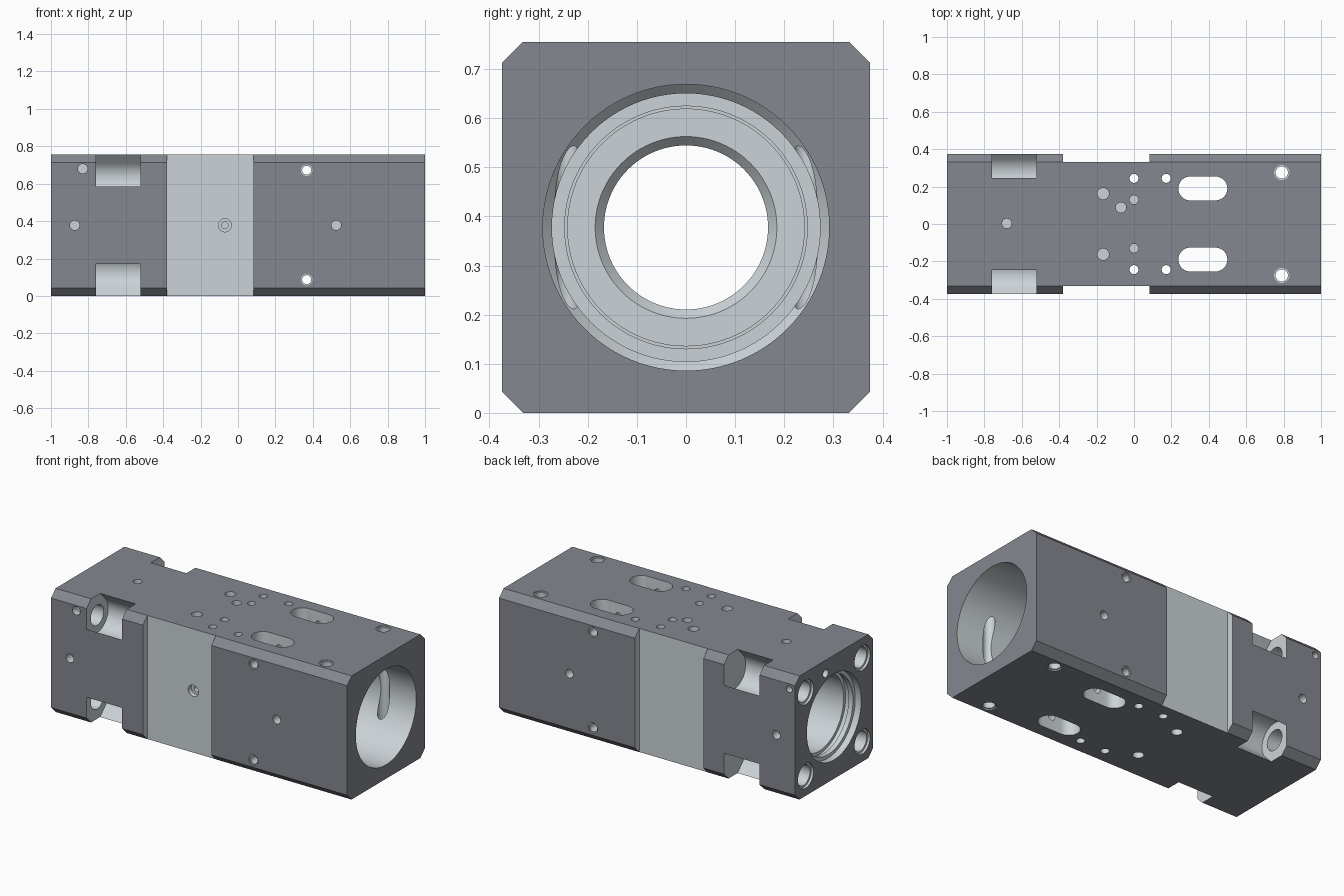
import bpy, bmesh, math
from math import sin, cos, pi, radians

if "Cube" in bpy.data.objects:
    bpy.data.objects.remove(bpy.data.objects["Cube"])

HALF_Y, H, CH = 0.375, 0.755, 0.043
MID = H / 2
AXES = {'x': lambda a, b, t: (t, a, b),
        'y': lambda a, b, t: (a, t, b),
        'z': lambda a, b, t: (a, b, t)}


def material(name, color):
    m = bpy.data.materials.new(name)
    m.diffuse_color = color
    return m


DARK = material("dark_coating", (0.130, 0.137, 0.155, 1))
LIGHT = material("machined_metal", (0.345, 0.372, 0.385, 1))
DARK.diffuse_color = (0.235, 0.245, 0.277, 1)
LIGHT.diffuse_color = (0.60, 0.65, 0.675, 1)


def finish(bm, name, mat):
    bmesh.ops.recalc_face_normals(bm, faces=bm.faces[:])
    me = bpy.data.meshes.new(name)
    bm.to_mesh(me)
    bm.free()
    me.materials.append(mat)
    ob = bpy.data.objects.new(name, me)
    bpy.context.collection.objects.link(ob)
    return ob


def prism(name, pts, axis, t0, t1, mat=LIGHT):
    """Extrude a closed 2D profile along an axis."""
    bm = bmesh.new()
    lo, hi = ([bm.verts.new(AXES[axis](a, b, t)) for a, b in pts] for t in (t0, t1))
    n = len(pts)
    bm.faces.new(lo)
    bm.faces.new(hi)
    for i in range(n):
        j = (i + 1) % n
        bm.faces.new((lo[i], lo[j], hi[j], hi[i]))
    return finish(bm, name, mat)


def arc(cx, cy, r, a0, a1, n):
    return [(cx + r * cos(a0 + (a1 - a0) * i / n), cy + r * sin(a0 + (a1 - a0) * i / n))
            for i in range(n + 1)]


def rect(a0, a1, b0, b1):
    return [(a0, b0), (a1, b0), (a1, b1), (a0, b1)]


def lathe_x(name, profile, n=96):
    """Revolve (x, radius) points about the bore axis."""
    bm = bmesh.new()
    rings = [[bm.verts.new((x, r * cos(2 * pi * k / n), MID + r * sin(2 * pi * k / n)))
              for k in range(n)] for x, r in profile]
    bm.faces.new(rings[0])
    bm.faces.new(rings[-1])
    for p, q in zip(rings, rings[1:]):
        for k in range(n):
            m = (k + 1) % n
            bm.faces.new((p[k], p[m], q[m], q[k]))
    return finish(bm, name, LIGHT)


# Chamfered block
outline = []
for a, b, sy, sz in ((HALF_Y, 0, -1, 1), (HALF_Y, H, -1, -1), (-HALF_Y, H, 1, -1), (-HALF_Y, 0, 1, 1)):
    pair = [(a + sy * CH, b), (a, b + sz * CH)]
    outline += pair if sy * sz < 0 else pair[::-1]
body = prism("housing_block", outline, 'x', -1, 1, DARK)


def cut(cutter):
    """Subtract the cutter; its material carries over to the new faces."""
    cutter.hide_render = True
    mod = body.modifiers.new("cut", 'BOOLEAN')
    mod.operation, mod.solver, mod.object = 'DIFFERENCE', 'EXACT', cutter
    mod.material_mode = 'TRANSFER'
    bpy.context.view_layer.objects.active = body
    bpy.ops.object.modifier_apply(modifier=mod.name)
    bpy.data.objects.remove(cutter)


def hole(axis, a, b, r, t0, t1):
    cut(prism("hole_cutter", arc(a, b, r, 0, 2 * pi, 28)[:-1], axis, t0, t1))


# Waist relief on both sides
for s in (-1, 1):
    cut(prism("waist_cutter", rect(-0.38, 0.083, *sorted((s * 0.331, s * 0.5))), 'z', -0.1, 0.9))

# Stepped main bore
cut(lathe_x("bore_cutter", [
    (-1.05, 0.262), (-0.96, 0.262), (-0.96, 0.24), (-0.93, 0.24), (-0.93, 0.255), (-0.90, 0.255),
    (-0.90, 0.235), (-0.30, 0.235), (-0.30, 0.167), (-0.10, 0.167), (-0.08, 0.185),
    (-0.08, 0.241), (-0.04, 0.241), (-0.04, 0.247), (0.13, 0.247), (0.13, 0.273),
    (0.18, 0.273), (0.20, 0.2915), (1.05, 0.2915)]))

# Corner bolt holes and diagonal U pockets
CY, CZ, UR = 0.273, 0.633 - MID, 0.106
for sy in (-1, 1):
    for sz in (-1, 1):
        u = arc(CY, CZ, UR, radians(135), radians(315), 24)
        u += [(u[-1][0] + 0.3, u[-1][1] + 0.3), (u[0][0] + 0.3, u[0][1] + 0.3)]
        cut(prism("pocket_cutter", [(sy * a, MID + sz * b) for a, b in u], 'x', -0.76, -0.52))
        hole('x', sy * CY, MID + sz * CZ, 0.062, -1.1, -0.7)
        hole('x', sy * CY, MID + sz * CZ, 0.075, -1.1, -0.985)

# Vertical slots, bolt holes and paired pin holes
for s in (-1, 1):
    y = s * 0.19
    slot = arc(0.435, y, 0.064, -pi / 2, pi / 2, 16) + arc(0.301, y, 0.064, pi / 2, 1.5 * pi, 16)
    cut(prism("slot_cutter", slot, 'z', -0.1, 0.9))
    hole('z', 0.79, s * 0.275, 0.033, -0.1, 0.9)
    for z0, z1 in ((H - 0.007, 0.9), (-0.1, 0.007)):
        hole('z', 0.79, s * 0.275, 0.041, z0, z1)
    for x in (0.0, 0.172):
        hole('z', x, s * 0.244, 0.024, -0.1, 0.9)
    hole('z', -0.165, s * 0.162, 0.031, H - 0.07, 0.9)
    hole('z', -0.165, s * 0.162, 0.031, -0.1, 0.07)
    hole('z', 0.0, s * 0.13, 0.024, H - 0.06, 0.9)
hole('z', -0.07, 0.088, 0.028, H - 0.07, 0.9)
hole('z', -0.68, 0.003, 0.026, H - 0.07, 0.9)

# Side holes
for z in (0.087, 0.672):
    hole('y', 0.367, z, 0.024, -0.5, 0.5)
    for s in (-1, 1):
        hole('y', 0.367, z, 0.031, *sorted((s * 0.368, s * 0.5)))
for s in (-1, 1):
    for x in (-0.873, 0.525):
        hole('y', x, MID, 0.026, *sorted((s * 0.32, s * 0.5)))
hole('y', -0.83, 0.68, 0.026, -0.5, -0.335)
hole('y', -0.96, 0.68, 0.02, 0.335, 0.5)
hole('y', -0.07, MID, 0.035, -0.5, -0.30)
hole('y', -0.07, MID, 0.018, -0.5, -0.27)

# Small port on the left end
hole('x', 0.08, 0.675, 0.025, -1.1, -0.9)

bpy.ops.object.select_all(action='DESELECT')
body.select_set(True)
bpy.context.view_layer.objects.active = body
bpy.ops.object.shade_smooth_by_angle(angle=radians(30))

for m in bpy.data.materials:
    if m.users and not m.is_grease_pencil:
        m.use_nodes = True
        m.node_tree.nodes["Principled BSDF"].inputs["Base Color"].default_value = m.diffuse_color
